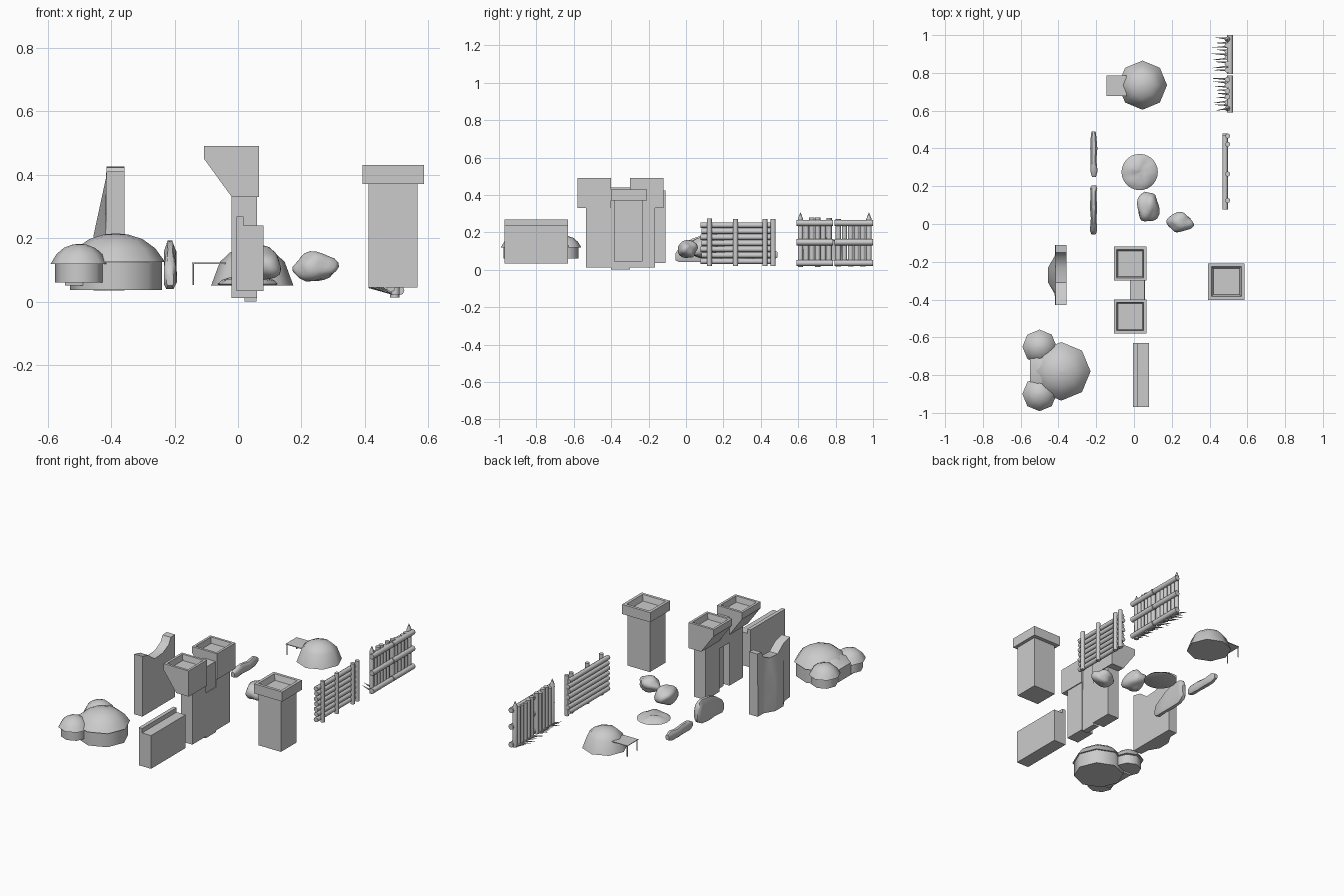
import bpy, bmesh, math, random
from mathutils import Vector, noise

if "Cube" in bpy.data.objects:
    bpy.data.objects.remove(bpy.data.objects["Cube"])
random.seed(4)


def finish(name, bm, smooth=30):
    bmesh.ops.recalc_face_normals(bm, faces=bm.faces)
    me = bpy.data.meshes.new(name)
    bm.to_mesh(me)
    bm.free()
    ob = bpy.data.objects.new(name, me)
    bpy.context.collection.objects.link(ob)
    if smooth:
        bpy.ops.object.select_all(action='DESELECT')
        ob.select_set(True)
        bpy.context.view_layer.objects.active = ob
        bpy.ops.object.shade_smooth_by_angle(angle=math.radians(smooth))
    return ob


def add_loft(bm, rings):
    """Skin a list of equal-length rings and cap both ends."""
    vs = [[bm.verts.new(p) for p in r] for r in rings]
    n = len(vs[0])
    for a, b in zip(vs, vs[1:]):
        for i in range(n):
            bm.faces.new((a[i], a[(i + 1) % n], b[(i + 1) % n], b[i]))
    bm.faces.new(vs[0][::-1])
    bm.faces.new(vs[-1])


def rect(x0, x1, y0, y1, z):
    return [(x0, y0, z), (x1, y0, z), (x1, y1, z), (x0, y1, z)]


def ngon(cx, cy, r, z, n=8):
    return [(cx + r * math.cos(2 * math.pi * i / n),
             cy + r * math.sin(2 * math.pi * i / n), z) for i in range(n)]


def loft(name, rings, smooth=30):
    bm = bmesh.new()
    add_loft(bm, rings)
    return finish(name, bm, smooth)


def box(name, x0, x1, y0, y1, z0, z1):
    return loft(name, [rect(x0, x1, y0, y1, z0), rect(x0, x1, y0, y1, z1)], 0)


def add_log(bm, a, b, r, tip=0, end=None, n=8):
    """Round pole from a to b, optionally with a pointed tip."""
    a, b = Vector(a), Vector(b)
    d = (b - a).normalized()
    u = d.orthogonal().normalized()
    w = d.cross(u)

    def ring(c, q):
        return [c + (u * math.cos(2 * math.pi * i / n) + w * math.sin(2 * math.pi * i / n)) * q
                for i in range(n)]
    rings = [ring(a, r), ring(b, r if end is None else end)]
    if tip:
        rings.append(ring(b + d * tip, r * 0.08))
    add_loft(bm, rings)


def rock(name, c, s, seed, amount=0.3):
    bm = bmesh.new()
    bmesh.ops.create_icosphere(bm, subdivisions=3, radius=1)
    for v in bm.verts:
        k = 1 + amount * noise.noise(v.co * 1.2 + Vector((seed, 0, 0)))
        v.co = Vector([c[i] + v.co[i] * k * s[i] for i in range(3)])
    return finish(name, bm, 60)


def hut(name, cx, cy, r, wall_r, z0, eave, top):
    h = top - eave
    loft(name + "_wall", [ngon(cx, cy, wall_r, z0), ngon(cx, cy, wall_r, eave + .01)], 60)
    loft(name + "_roof", [ngon(cx, cy, wall_r, eave), ngon(cx, cy, r, eave),
                          ngon(cx, cy, r * .8, eave + h * .48), ngon(cx, cy, r * .54, eave + h * .8),
                          ngon(cx, cy, r * .25, eave + h * .96), ngon(cx, cy, .002, top)], 50)


# Cluster of three huts with a joining block
hut("large_hut", -.385, -.78, .155, .145, .037, .125, .215)
for i, y in enumerate((-.65, -.90)):
    hut("small_hut_%d" % i, -.5, y, .091, .076, .06, .118, .182)
loft("hut_link", [rect(-.545, -.40, -.88, -.68, .05), rect(-.55, -.40, -.89, -.67, .13),
                  rect(-.50, -.42, -.83, -.73, .17)], 50)

# Straight wall with a raised parapet along one edge
loft("wall_straight", [[(x, y, z) for x, z in ((-.005, .033), (.08, .033), (.08, .24), (.018, .24),
                                               (.018, .268), (-.005, .268))] for y in (-.97, -.63)])

# Broken wall: y, top height, bulge of the outer face
stations = ((-.43, .41, -.415), (-.37, .395, -.42), (-.31, .35, -.455), (-.23, .355, -.455),
            (-.17, .385, -.42), (-.15, .422, -.418), (-.11, .425, -.418))
loft("wall_broken", [[(-.358, y, .035), (-.358, y, t), (-.415, y, t), (min(b, -.417), y, .21),
                      (b, y, .035)] for y, t, b in stations], 40)

# Gate: two towers with overhanging hollow tops
for i, (b0, b1, c0, c1) in enumerate(((-.535, -.40, -.58, -.40), (-.30, -.165, -.30, -.12))):
    box("gate_tower_%d" % i, -.02, .06, b0, b1, .012, .34)
    loft("gate_tower_top_%d" % i, [
        rect(-.02, .066, c0, c1, .33), rect(-.107, .066, c0, c1, .45), rect(-.107, .066, c0, c1, .49),
        rect(-.092, .051, c0 + .015, c1 - .015, .49), rect(-.085, .044, c0 + .022, c1 - .022, .455)])
box("gate_lintel", -.02, .055, -.40, -.30, .28, .44)
box("gate_door", .02, .058, -.40, -.30, 0, .28)

# Single watch tower
box("watch_tower", .412, .566, -.385, -.232, .045, .38)
loft("watch_tower_top", [rect(.392, .586, -.402, -.208, .37), rect(.392, .586, -.402, -.208, .43),
                         rect(.41, .568, -.384, -.226, .43), rect(.42, .558, -.374, -.236, .395)])

# Round hut with awning
loft("round_hut", [ngon(.045, .735, .13, .05), ngon(.045, .735, .102, .125),
                   ngon(.045, .735, .07, .155), ngon(.045, .735, .03, .17),
                   ngon(.045, .735, .002, .172)], 50)
box("awning", -.145, -.04, .677, .785, .119, .123)
bm = bmesh.new()
for y in (.682, .78):
    add_log(bm, (-.141, y, .053), (-.141, y, .121), .003, n=6)
finish("awning_posts", bm)

# Rocks
rock("rock_a", (.077, .09, .118), (.058, .078, .056), 3.1)
rock("rock_b", (.242, .01, .11), (.068, .05, .046), 8.7)

# Uneven ground patch
bm = bmesh.new()
n = 28
rings = []
for r, z in ((.085, .05), (.096, .055), (.08, .068), (.055, .072), (.03, .078), (.002, .08)):
    rings.append([(x, y, zz + (.012 * noise.noise(Vector((x * 22, y * 22, 1))) if 0 < r < .09 and z > .06 else 0))
                  for x, y, zz in ngon(.03, .275, r, z, n)])
add_loft(bm, rings)
finish("ground_patch", bm, 50)

# Low stone slab and low rubble bank: y, bottom, top
for name, prof in (("stone_slab", ((-.055, .05, .09), (-.035, .04, .12), (.03, .042, .165), (.09, .04, .185),
                                   (.16, .045, .192), (.19, .06, .18), (.205, .08, .15))),
                   ("rubble_bank", ((.25, .06, .09), (.28, .05, .105), (.34, .052, .11), (.40, .05, .1),
                                    (.46, .052, .11), (.49, .065, .095)))):
    rings = []
    for k, (y, b, t) in enumerate(prof):
        w = .011 if k in (0, len(prof) - 1) else .015 + .004 * (k % 2)
        x = -.213 + random.uniform(-.002, .002)
        e = (t - b) * .18
        rings.append([(x - w * .6, y, b), (x + w * .6, y, b), (x + w, y, b + e), (x + w, y, t - e),
                      (x + w * .5, y, t), (x - w * .5, y, t), (x - w, y, t - e), (x - w, y, b + e)])
    loft(name, rings, 45)

# Rail fence
bm = bmesh.new()
for i in range(7):
    z = .045 + i * .0322
    add_log(bm, (.482, .078 + .004 * (i % 2), z), (.482, .47 + .008 * (i % 2), z), .0145)
for y, top in ((.125, .275), (.265, .272), (.422, .272), (.466, .272)):
    add_log(bm, (.496, y, .02), (.496, y, top), .0135)
finish("rail_fence", bm, 50)

# Two palisade sections with sharpened stakes at the foot
for s, (y0, y1, post) in enumerate(((.59, .787, .61), (.793, 1.0, .98))):
    bm = bmesh.new()
    for z in (.036, .147, .25):
        add_log(bm, (.508, y0, z), (.508, y1, z), .0165)
    count = 6
    for i in range(count):
        y = y0 + .022 + i * (y1 - y0 - .044) / (count - 1)
        corner = abs(y - post) < .012
        top = .27 if corner else .265 + random.uniform(-.01, .02)
        add_log(bm, (.494, y, .012 + random.uniform(0, .012)), (.494, y, top), .0145,
                tip=.035 if corner else 0)
    finish("palisade_%d" % s, bm, 50)
    bm = bmesh.new()
    for i in range(9):
        y = y0 + .02 + i * (y1 - y0 - .04) / 8
        add_log(bm, (.495, y, .025), (.41 + random.uniform(0, .03), y + random.uniform(-.01, .012),
                                      .055 - random.uniform(0, .012)), .0055, end=.0008, n=6)
    finish("palisade_stakes_%d" % s, bm, 50)
